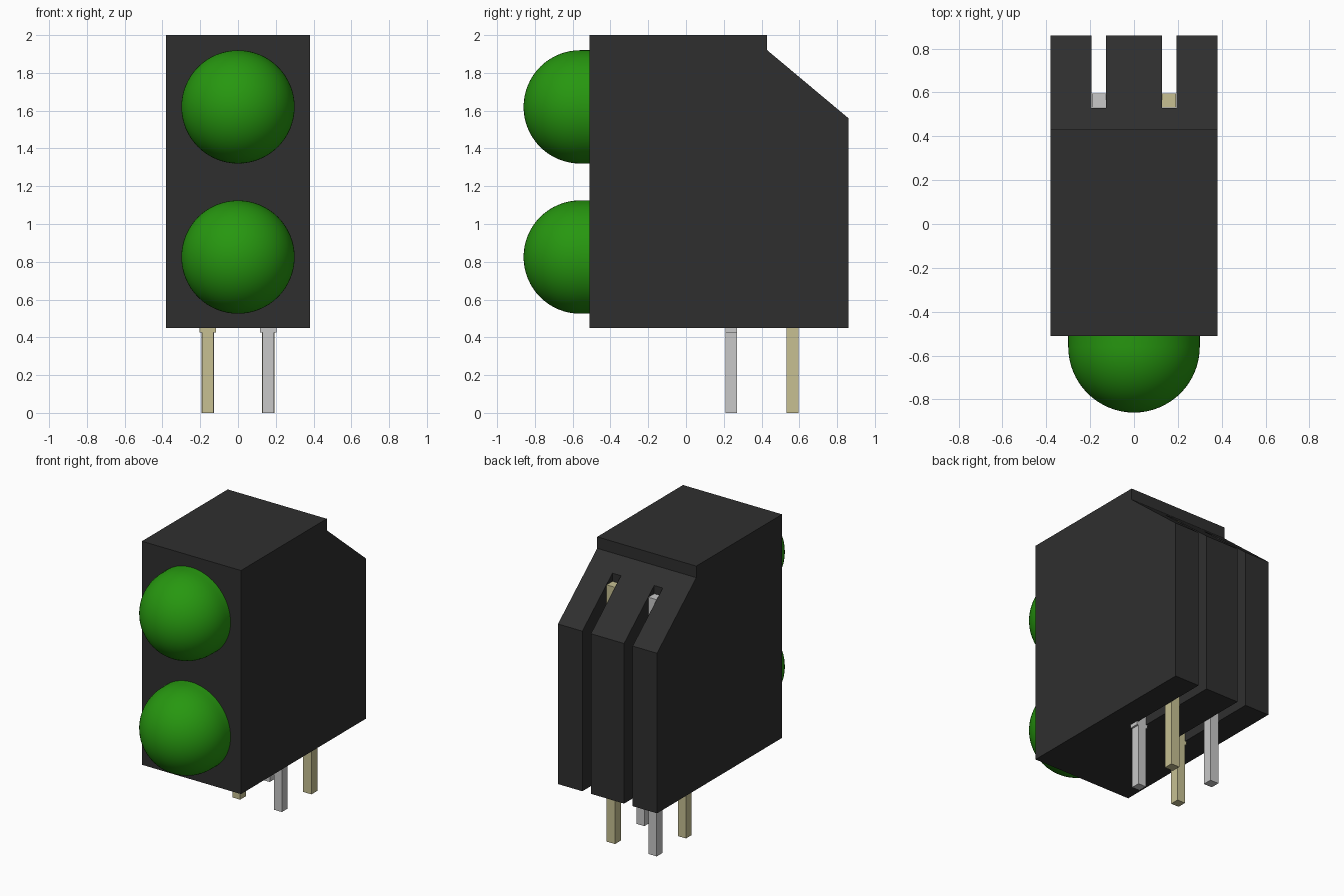
import bpy
import bmesh
import math
from mathutils import Vector

cube = bpy.data.objects.get("Cube")
if cube:
    bpy.data.objects.remove(cube, do_unlink=True)


def make_material(name, color):
    mat = bpy.data.materials.new(name)
    mat.use_nodes = True
    mat.diffuse_color = (*color, 1)
    mat.node_tree.nodes["Principled BSDF"].inputs["Base Color"].default_value = (*color, 1)
    return mat


black = make_material("black plastic", (0.028, 0.028, 0.028))
green = make_material("green lens", (0.02, 0.31, 0.005))
silver = make_material("silver metal", (0.58, 0.58, 0.58))
tan = make_material("tan metal", (0.57, 0.53, 0.29))


def finish(bm, name, mat):
    bmesh.ops.recalc_face_normals(bm, faces=bm.faces)
    mesh = bpy.data.meshes.new(name)
    bm.to_mesh(mesh)
    bm.free()
    obj = bpy.data.objects.new(name, mesh)
    bpy.context.collection.objects.link(obj)
    if mat:
        mesh.materials.append(mat)
    return obj


def extrude_profile(name, points, x0, x1, mat):
    """Extrude a (y, z) outline along x."""
    bm = bmesh.new()
    face = bm.faces.new([bm.verts.new((x0, y, z)) for y, z in points])
    new = bmesh.ops.extrude_face_region(bm, geom=[face])["geom"]
    bmesh.ops.translate(bm, vec=(x1 - x0, 0, 0),
                        verts=[v for v in new if isinstance(v, bmesh.types.BMVert)])
    return finish(bm, name, mat)


def box(name, x, y, width, depth, z0, z1, mat):
    a, b = y - depth / 2, y + depth / 2
    return extrude_profile(name, [(a, z0), (b, z0), (b, z1), (a, z1)],
                           x - width / 2, x + width / 2, mat)


# Housing with a sloped back
housing = extrude_profile("housing", [(-0.51, 0.45), (0.86, 0.45), (0.86, 1.56),
                                      (0.43, 1.92), (0.43, 2.0), (-0.51, 2.0)],
                          -0.38, 0.38, black)

# Stepped slots that hold the leads
for side in (-1, 1):
    slot = extrude_profile("slot_cutter", [(0.205, 0.3), (1.0, 0.3), (1.0, 2.1),
                                           (0.53, 2.1), (0.53, 1.0), (0.205, 1.0)],
                           side * 0.16 - 0.033, side * 0.16 + 0.033, None)
    slot.hide_render = True
    slot.hide_set(True)
    cut = housing.modifiers.new("slot", 'BOOLEAN')
    cut.operation = 'DIFFERENCE'
    cut.solver = 'EXACT'
    cut.object = slot


# Domed lenses, lathed around the y axis
def lens(name, z, radius=0.3, steps=16):
    bm = bmesh.new()
    arc = [math.pi / 2 * i / steps for i in range(steps + 1)]
    points = [(radius * math.sin(a), -0.56 - radius * math.cos(a), 0) for a in arc]
    points += [(radius, -0.45, 0), (0, -0.45, 0)]
    verts = [bm.verts.new(p) for p in points]
    edges = [bm.edges.new(pair) for pair in zip(verts, verts[1:])]
    bmesh.ops.spin(bm, geom=verts + edges, cent=(0, 0, 0), axis=(0, 1, 0),
                   angle=math.tau, steps=64)
    bmesh.ops.remove_doubles(bm, verts=bm.verts, dist=0.0005)
    bmesh.ops.translate(bm, vec=Vector((0, 0, z)), verts=bm.verts)
    obj = finish(bm, name, green)
    bpy.ops.object.select_all(action='DESELECT')
    obj.select_set(True)
    bpy.context.view_layer.objects.active = obj
    bpy.ops.object.shade_smooth_by_angle(angle=math.radians(40))


lens("upper_lens", 1.62)
lens("lower_lens", 0.825)

# Square leads, with the two metals crossed between front and back rows
for side, label in ((-1, "right"), (1, "left")):
    front_mat, back_mat = (silver, tan) if side > 0 else (tan, silver)
    x = side * 0.16
    box("front_lead_" + label, x, 0.24, 0.06, 0.062, 0, 0.97, front_mat)
    box("lead_collar_" + label, x, 0.24, 0.085, 0.062, 0.425, 0.46, front_mat)
    box("back_lead_" + label, x, 0.563, 0.064, 0.064, 0, 1.78, back_mat)
